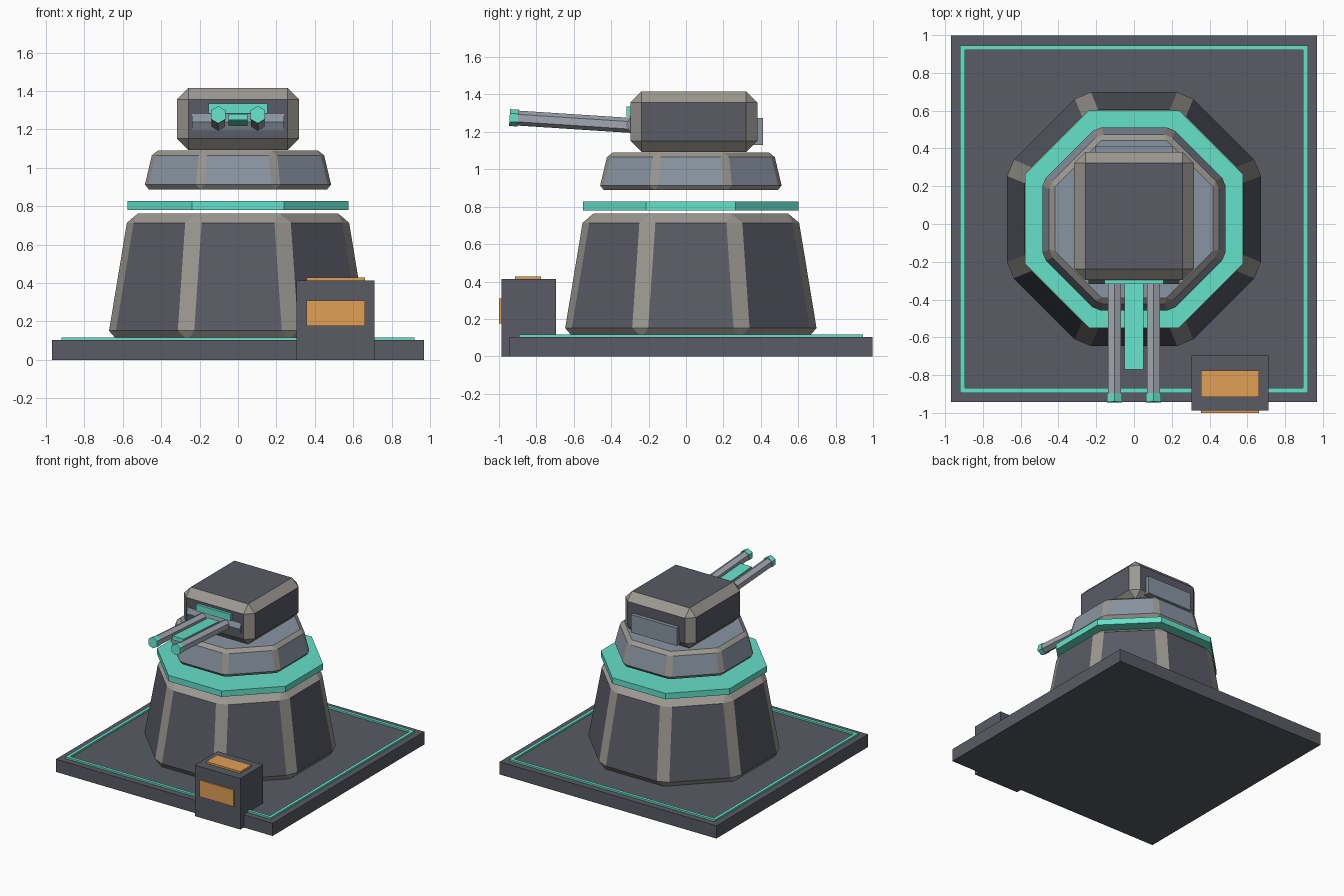
import bpy, bmesh
from math import radians, cos, pi
from mathutils import Matrix, Vector

if "Cube" in bpy.data.objects:
    bpy.data.objects.remove(bpy.data.objects["Cube"])


def material(name, r, g, b):
    m = bpy.data.materials.new(name)
    m.diffuse_color = (r, g, b, 1)
    m.use_nodes = True
    m.node_tree.nodes["Principled BSDF"].inputs["Base Color"].default_value = m.diffuse_color
    return m


DARK = material("dark_plate", 0.10, 0.105, 0.13)
EDGE = material("worn_edge", 0.33, 0.31, 0.28)
BLUE = material("blue_steel", 0.25, 0.30, 0.36)
STEEL = material("light_steel", 0.36, 0.39, 0.44)
TEAL = material("teal_glow", 0.13, 0.75, 0.58)
ORANGE = material("orange_panel", 0.75, 0.35, 0.09)


def finish(name, bm, mat, bevel=0):
    bmesh.ops.recalc_face_normals(bm, faces=bm.faces)
    me = bpy.data.meshes.new(name)
    bm.to_mesh(me)
    bm.free()
    ob = bpy.data.objects.new(name, me)
    bpy.context.collection.objects.link(ob)
    me.materials.append(mat)
    if bevel:  # chamfered edges carry the worn edge colour
        me.materials.append(EDGE)
        mod = ob.modifiers.new("chamfer", 'BEVEL')
        mod.width = bevel
        mod.segments = 1
        mod.limit_method = 'NONE'
        mod.material = 1
    return ob


def boxes(name, bounds, mat, bevel=0, matrix=Matrix()):
    """One object from boxes given as (x0, x1, y0, y1, z0, z1)."""
    bm = bmesh.new()
    for x0, x1, y0, y1, z0, z1 in bounds:
        place = (Matrix.Translation(((x0 + x1) / 2, (y0 + y1) / 2, (z0 + z1) / 2))
                 @ Matrix.Diagonal((x1 - x0, y1 - y0, z1 - z0, 1)))
        bmesh.ops.create_cube(bm, size=1, matrix=matrix @ place)
    return finish(name, bm, mat, bevel)


def prism(name, sides, r0, r1, depth, matrix, mat, bevel=0):
    bm = bmesh.new()
    bmesh.ops.create_cone(bm, cap_ends=True, segments=sides, radius1=r0,
                          radius2=r1, depth=depth, matrix=matrix)
    return finish(name, bm, mat, bevel)


CY = 0.026  # centre of the tower in y


def octagon(name, a0, a1, z0, z1, mat, bevel=0):
    """Octagonal frustum given by half-widths across flats."""
    k = 1 / cos(pi / 8)
    m = Matrix.Translation((0, CY, (z0 + z1) / 2)) @ Matrix.Rotation(pi / 8, 4, 'Z')
    return prism(name, 8, a0 * k, a1 * k, z1 - z0, m, mat, bevel)


# Base plate and glowing border
boxes("base_plate", [(-0.97, 0.97, -0.943, 0.997, 0, 0.103)], DARK)
o, i = 0.92, 0.895
boxes("base_border", [
    (-o, o, CY - o, CY - i, 0.10, 0.117),
    (-o, o, CY + i, CY + o, 0.10, 0.117),
    (-o, -i, CY - i, CY + i, 0.10, 0.117),
    (i, o, CY - i, CY + i, 0.10, 0.117)], TEAL)

# Tower, floating ring and collar
octagon("tower_body", 0.68, 0.571, 0.102, 0.763, DARK, 0.05)
octagon("glow_ring", 0.576, 0.576, 0.78, 0.828, TEAL)
octagon("turret_collar", 0.491, 0.443, 0.888, 1.09, BLUE, 0.026)

# Turret head with rear panel, trunnion and sight strip
boxes("turret_head", [(-0.317, 0.317, -0.297, 0.382, 1.092, 1.417)], DARK, 0.06)
boxes("rear_panel", [(-0.205, 0.205, 0.35, 0.411, 1.13, 1.275)], BLUE)
prism("gun_trunnion", 8, 0.06, 0.06, 0.48,
      Matrix.Translation((0, -0.258, 1.238)) @ Matrix.Rotation(pi / 2, 4, 'Y'), BLUE)
boxes("sight_strip", [(-0.155, 0.155, -0.318, -0.28, 1.282, 1.336)], TEAL)

# Twin guns, tilted slightly upward about the pivot
tilt = Matrix.Translation((0, -0.3, 1.235)) @ Matrix.Rotation(radians(-3.7), 4, 'X')
lay = Matrix.Rotation(pi / 2, 4, 'X')
for side, x in (("left", -0.103), ("right", 0.103)):
    prism(side + "_barrel", 6, 0.04, 0.04, 0.66,
          tilt @ Matrix.Translation((x, -0.27, 0)) @ lay, STEEL)
    prism(side + "_muzzle", 6, 0.045, 0.045, 0.045,
          tilt @ Matrix.Translation((x, -0.622, 0)) @ lay, TEAL)
boxes("centre_rail", [(-0.05, 0.05, -0.471, 0.03, -0.015, 0.015)], TEAL, matrix=tilt)

# Supply crate with orange panels
boxes("supply_crate", [(0.305, 0.712, -0.987, -0.695, 0, 0.413)], DARK)
boxes("crate_front_panel", [(0.356, 0.662, -1.0, -0.98, 0.176, 0.309)], ORANGE)
boxes("crate_top_panel", [(0.356, 0.662, -0.915, -0.775, 0.405, 0.428)], ORANGE)
